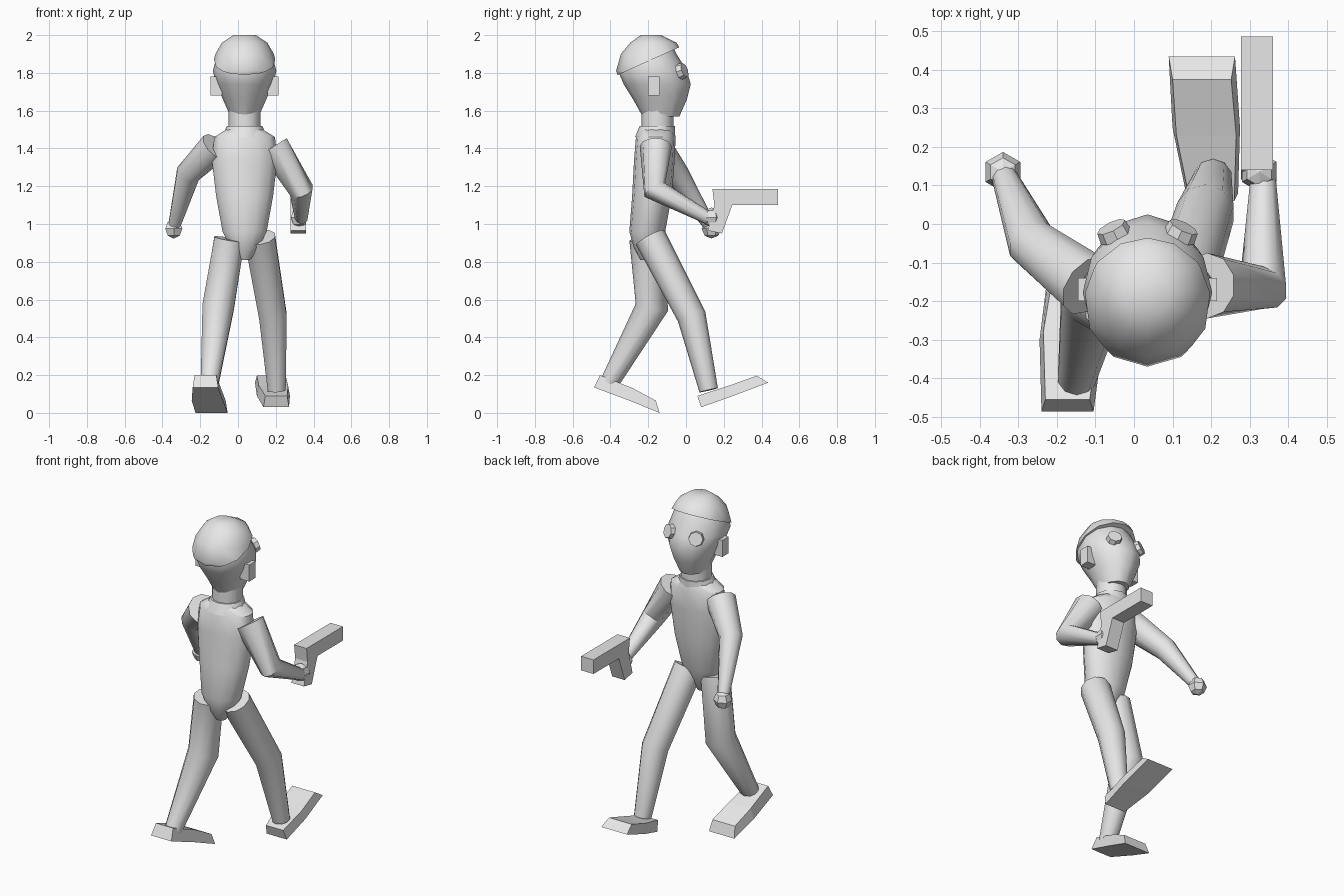
import bpy, bmesh, math
from mathutils import Vector

if "Cube" in bpy.data.objects:
    bpy.data.objects.remove(bpy.data.objects["Cube"])

grey = bpy.data.materials.new("plain grey")
grey.use_nodes = True
grey.diffuse_color = (0.8, 0.8, 0.8, 1)
grey.node_tree.nodes["Principled BSDF"].inputs["Base Color"].default_value = (0.8, 0.8, 0.8, 1)

MID = 0.035          # x of the body's centre line


def finish(name, bm, smooth=True):
    bmesh.ops.recalc_face_normals(bm, faces=bm.faces)
    mesh = bpy.data.meshes.new(name)
    bm.to_mesh(mesh)
    bm.free()
    mesh.materials.append(grey)
    obj = bpy.data.objects.new(name, mesh)
    bpy.context.collection.objects.link(obj)
    if smooth:
        bpy.ops.object.select_all(action="DESELECT")
        obj.select_set(True)
        bpy.context.view_layer.objects.active = obj
        bpy.ops.object.shade_smooth_by_angle(angle=math.radians(42))
    return obj


def bridge(rings):
    """Skin a list of point rings and cap both ends."""
    bm = bmesh.new()
    loops = [[bm.verts.new(p) for p in ring] for ring in rings]
    n = len(loops[0])
    for a, b in zip(loops, loops[1:]):
        for i in range(n):
            j = (i + 1) % n
            bm.faces.new((a[i], a[j], b[j], b[i]))
    bm.faces.new(loops[0][::-1])
    bm.faces.new(loops[-1])
    return bm


def stack(levels, sides=12, grow=0.0):
    """Horizontal ellipses: z, half width, back y, front y."""
    rings = []
    for z, rx, back, front in levels:
        cy, ry = (back + front) / 2, (front - back) / 2 + grow
        rings.append([(MID + (rx + grow) * math.sin(t), cy + ry * math.cos(t), z)
                      for t in (2 * math.pi * i / sides for i in range(sides))])
    return bridge(rings)


def limb(name, points, radii, sides=10):
    """Tapered tube through the joints."""
    pts = [Vector(p) for p in points]
    rings = []
    for k, (p, r) in enumerate(zip(pts, radii)):
        before = (p - pts[k - 1]).normalized() if k else Vector()
        after = (pts[k + 1] - p).normalized() if k + 1 < len(pts) else Vector()
        axis = (before + after).normalized()
        u = axis.cross(Vector((1, 0, 0))).normalized()
        v = axis.cross(u)
        rings.append([p + r * (math.cos(t) * u + math.sin(t) * v)
                      for t in (2 * math.pi * i / sides for i in range(sides))])
    return finish(name, bridge(rings))


# Head, and a hair cap cut from a slightly larger copy
head_levels = [(1.57, 0.075, -0.23, -0.035), (1.66, 0.115, -0.28, 0.005),
               (1.74, 0.15, -0.33, 0.025), (1.81, 0.168, -0.36, 0.005),
               (1.90, 0.145, -0.335, -0.05), (1.96, 0.105, -0.29, -0.08),
               (1.988, 0.05, -0.225, -0.14)]
finish("head", stack(head_levels))
hair_levels = head_levels[:4] + [(1.90, 0.145, -0.335, -0.025),
                                 (1.96, 0.11, -0.285, -0.06), (2.0, 0.05, -0.23, -0.14)]
hair = stack(hair_levels, grow=0.01)
bmesh.ops.bisect_plane(hair, geom=hair.verts[:] + hair.edges[:] + hair.faces[:],
                       plane_co=(0, -0.37, 1.785), plane_no=(0, -0.45, 1), clear_inner=True)
bmesh.ops.holes_fill(hair, edges=[e for e in hair.edges if e.is_boundary])
finish("hair", hair)

# Eyes and ears
for side, word in ((-1, "free_side"), (1, "armed_side")):
    bm = bmesh.new()
    bmesh.ops.create_cone(bm, cap_ends=True, segments=8, radius1=0.044, radius2=0.04, depth=0.03)
    turn = Vector((side * 0.42, 0.85, 0.3)).to_track_quat("Z", "Y")
    for v in bm.verts:
        v.co = turn @ v.co + Vector((MID + side * 0.088, -0.02, 1.81))
    finish("eye_" + word, bm, False)

    bm = bmesh.new()
    bmesh.ops.create_cube(bm, size=1)
    for v in bm.verts:
        v.co = Vector((MID + side * (0.15 + v.co.x * 0.06), -0.17 + v.co.y * 0.06,
                       1.73 + v.co.z * 0.1))
    finish("ear_" + word, bm, False)

# Neck with collar, and torso
finish("neck", stack([(1.46, 0.085, -0.235, -0.065), (1.62, 0.085, -0.235, -0.065)]))
finish("collar", stack([(1.46, 0.12, -0.27, -0.06), (1.52, 0.093, -0.245, -0.058)]))
finish("torso", stack([(0.81, 0.03, -0.24, -0.18), (0.87, 0.075, -0.275, -0.145),
                       (0.96, 0.12, -0.30, -0.11), (1.15, 0.155, -0.285, -0.075),
                       (1.34, 0.178, -0.275, -0.06), (1.46, 0.165, -0.265, -0.055),
                       (1.50, 0.10, -0.25, -0.065)], 14))

# Arms
limb("armed_arm", [(0.19, -0.16, 1.41), (0.335, -0.165, 1.18), (0.335, 0.12, 1.03)],
     [0.085, 0.066, 0.034])
limb("free_arm", [(-0.12, -0.16, 1.41), (-0.265, -0.05, 1.265), (-0.335, 0.12, 1.0)],
     [0.085, 0.066, 0.034])

# Hands
for name, place in (("armed_hand", (0.325, 0.135, 1.035)), ("free_hand", (-0.34, 0.135, 0.975))):
    bm = bmesh.new()
    bmesh.ops.create_uvsphere(bm, u_segments=6, v_segments=4, radius=0.052)
    bmesh.ops.translate(bm, vec=place, verts=bm.verts)
    finish(name, bm, False)

# Legs
limb("forward_leg", [(0.115, -0.19, 0.93), (0.185, 0.03, 0.51), (0.205, 0.12, 0.12)],
     [0.085, 0.077, 0.05])
limb("rear_leg", [(-0.045, -0.215, 0.92), (-0.105, -0.18, 0.56), (-0.15, -0.405, 0.16)],
     [0.085, 0.088, 0.05])


def foot(name, sections):
    """Rectangular sections: left x, right x, bottom (y, z), top (y, z)."""
    finish(name, bridge([[(a, *low), (b, *low), (b - 0.01, *top), (a + 0.01, *top)]
                         for a, b, low, top in sections]), False)


# Feet, tilted heel to toe
foot("forward_foot", [(0.135, 0.27, (0.08, 0.03), (0.06, 0.09)),
                      (0.10, 0.275, (0.25, 0.09), (0.23, 0.145)),
                      (0.09, 0.262, (0.435, 0.16), (0.375, 0.197))])
foot("rear_foot", [(-0.24, -0.105, (-0.487, 0.135), (-0.455, 0.2)),
                   (-0.245, -0.08, (-0.30, 0.065), (-0.28, 0.13)),
                   (-0.225, -0.055, (-0.14, 0.0), (-0.16, 0.065))])

# Pistol from an extruded side profile
profile = [(0.14, 1.185), (0.487, 1.185), (0.487, 1.10), (0.245, 1.10), (0.19, 0.95),
           (0.115, 0.965), (0.15, 1.10)]
finish("pistol", bridge([[(x, y, z) for y, z in profile] for x in (0.277, 0.36)]), False)
